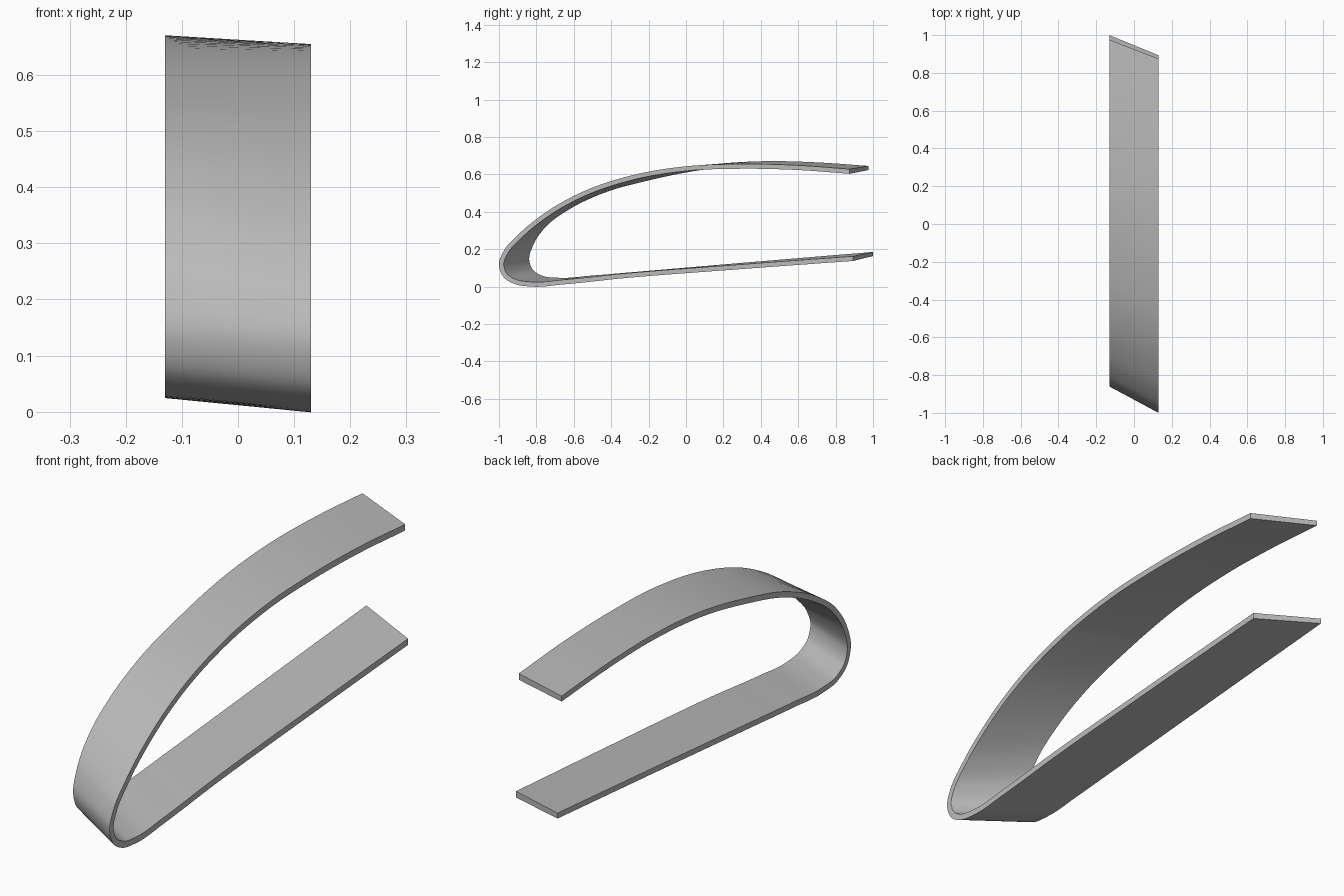
import bpy
import bmesh
import math
from mathutils import Vector
from mathutils.geometry import interpolate_bezier

HALF_WIDTH = 0.13
STEPS = 8

cube = bpy.data.objects.get("Cube")
if cube:
    bpy.data.objects.remove(cube, do_unlink=True)

# Outer (y, z) profiles of the strip: top trailing end, round the nose, bottom trailing end
left_profile = [
    (.875, .628), (.6, .648), (.3, .655), (0, .643), (-.3, .592), (-.55, .508),
    (-.76, .39), (-.9, .275), (-.975, .19), (-1, .12), (-.975, .05), (-.92, .015),
    (-.83, 0), (-.65, .012), (-.35, .043), (.25, .09), (.893, .137)]
right_profile = [
    (.975, .645), (.7, .664), (.4, .67), (.1, .648), (-.2, .59), (-.45, .52),
    (-.63, .435), (-.76, .34), (-.835, .235), (-.86, .14), (-.835, .075), (-.775, .037),
    (-.68, .025), (-.5, .037), (-.25, .058), (.35, .109), (1, .163)]


def smooth_path(points):
    """Smooth curve through the points, with tangents weighted by spacing."""
    pts = [Vector((y, z, 0)) for y, z in points]
    last = len(pts) - 1
    slopes = [(b - a) / (b - a).length for a, b in zip(pts, pts[1:])]
    gaps = [(b - a).length for a, b in zip(pts, pts[1:])]
    tangents = [slopes[0]]
    for i in range(1, last):
        before, after = gaps[i - 1], gaps[i]
        tangents.append((slopes[i - 1] * after + slopes[i] * before) / (before + after))
    tangents.append(slopes[-1])
    path = [pts[0]]
    for i in range(last):
        reach = gaps[i] / 3
        path += interpolate_bezier(pts[i], pts[i] + tangents[i] * reach,
                                   pts[i + 1] - tangents[i + 1] * reach,
                                   pts[i + 1], STEPS + 1)[1:]
    return path


def inset_path(path, thickness):
    """Offset a path towards the inside of the loop, keeping the ends upright."""
    last = len(path) - 1
    result = []
    for i, p in enumerate(path):
        d = (path[min(i + 1, last)] - path[max(i - 1, 0)]).normalized()
        if i in (0, last):
            d = Vector((math.copysign(1, d.x), 0, 0))
        result.append(p - Vector((d.y, -d.x, 0)) * thickness)
    return result


def add_path(bm, path, x):
    return [bm.verts.new((x, p.x, p.y)) for p in path]


# Swept strip: four rails joined into a closed rectangular section
left_outer = smooth_path(left_profile)
right_outer = smooth_path(right_profile)
bm = bmesh.new()
rails = [add_path(bm, left_outer, HALF_WIDTH),
         add_path(bm, right_outer, -HALF_WIDTH),
         add_path(bm, inset_path(right_outer, 0.022), -HALF_WIDTH),
         add_path(bm, inset_path(left_outer, 0.025), HALF_WIDTH)]
for a, b in zip(rails, rails[1:] + rails[:1]):
    for i in range(len(a) - 1):
        bm.faces.new((a[i], a[i + 1], b[i + 1], b[i]))
for end in (0, -1):
    bm.faces.new([rail[end] for rail in rails])
bmesh.ops.recalc_face_normals(bm, faces=bm.faces)

mesh = bpy.data.meshes.new("leading_edge_strip")
bm.to_mesh(mesh)
bm.free()
strip = bpy.data.objects.new("leading_edge_strip", mesh)
bpy.context.collection.objects.link(strip)

# Plain grey material
grey = bpy.data.materials.new("plain_grey")
grey.use_nodes = True
colour = (0.5, 0.5, 0.5, 1)
grey.diffuse_color = colour
grey.node_tree.nodes["Principled BSDF"].inputs["Base Color"].default_value = colour
mesh.materials.append(grey)

# Smooth along the curve, crisp at the strip edges
bpy.ops.object.select_all(action="DESELECT")
strip.select_set(True)
bpy.context.view_layer.objects.active = strip
bpy.ops.object.shade_smooth_by_angle(angle=math.radians(30))
